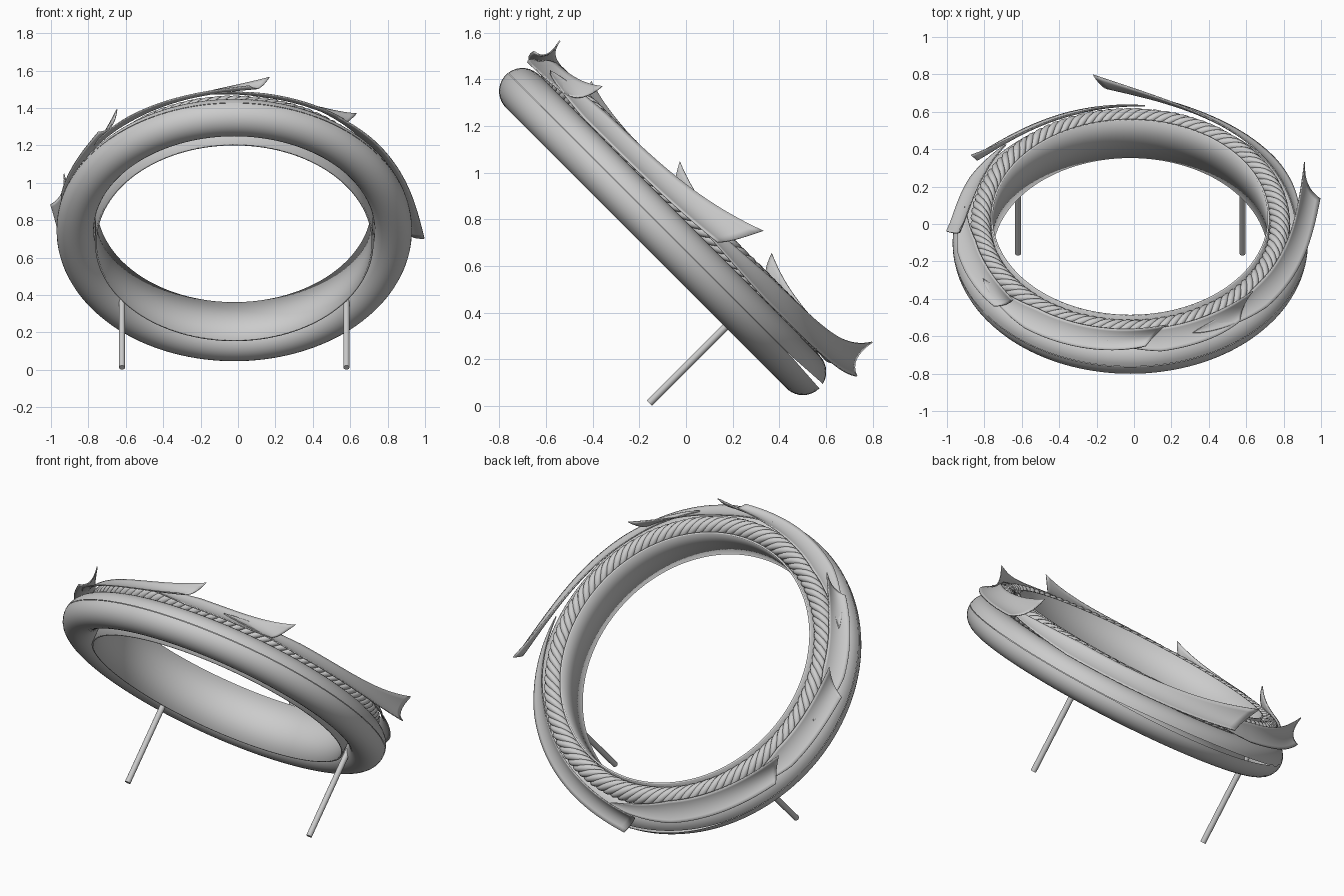
import bpy, math
from math import sin, cos, pi, radians
from mathutils import Matrix, Vector

if "Cube" in bpy.data.objects:
    bpy.data.objects.remove(bpy.data.objects["Cube"])

# everything is built flat around local Z, then tilted back 45 degrees
TILT = Matrix.Translation((-0.02, -0.10, 0.7475)) @ Matrix.Rotation(radians(-45), 4, 'X')


def polar(r, a, w):
    return (r * cos(a), r * sin(a), w)


def grid(name, f, nu, nv, wrap=False, thick=0.0):
    """Smooth sheet from f(i, j); wraps in i when asked."""
    rows = nu if wrap else nu + 1
    verts = [f(i / nu, j / nv) for i in range(rows) for j in range(nv + 1)]
    k = nv + 1
    faces = []
    for i in range(nu):
        n = (i + 1) % rows
        for j in range(nv):
            faces.append((i * k + j, n * k + j, n * k + j + 1, i * k + j + 1))
    me = bpy.data.meshes.new(name)
    me.from_pydata(verts, [], faces)
    me.polygons.foreach_set("use_smooth", [True] * len(me.polygons))
    ob = bpy.data.objects.new(name, me)
    bpy.context.collection.objects.link(ob)
    ob.matrix_world = TILT
    if thick:
        m = ob.modifiers.new("thickness", 'SOLIDIFY')
        m.thickness = thick
        m.offset = 0
    return ob


# padded outer ring: hollow tube with a seam that opens at the lowest point
def ring(s, t):
    a = s * 2 * pi
    d = abs(math.degrees(a) - 90) / 35
    gap = 0.012 + 0.11 * max(0, 1 - d * d)
    p = 0.12 + gap + t * (2 * pi - 2 * gap)
    return polar(0.85 + 0.1 * cos(p), a, 0.1 * sin(p))


grid("outer_ring", ring, 144, 32, True)

# thin inner band
grid("inner_band", lambda s, t: polar(0.74, s * 2 * pi, -0.095 + 0.285 * t), 128, 2, True, 0.01)

# twisted rope made of six strands
STRANDS, TURNS, N = 6, 17, 340
for k in range(STRANDS):
    cu = bpy.data.curves.new("rope_strand", 'CURVE')
    cu.dimensions = '3D'
    cu.bevel_depth = 0.02
    cu.bevel_resolution = 2
    sp = cu.splines.new('POLY')
    sp.points.add(N - 1)
    sp.use_cyclic_u = True
    for i in range(N):
        a = 2 * pi * i / N
        p = TURNS * a + 2 * pi * k / STRANDS
        sp.points[i].co = (*polar(0.80 + 0.036 * cos(p), a, 0.14 + 0.036 * sin(p)), 1)
    ob = bpy.data.objects.new("rope_strand", cu)
    bpy.context.collection.objects.link(ob)
    ob.matrix_world = TILT


# curled leaves that hug the rope and flare outward at the tip
def leaf(name, start, end, ri, wi, ro, wo):
    def f(s, t):
        flare = s ** 5
        inner = Vector((0.845 + (ri - 0.845) * flare, 0.188 + (wi - 0.188) * flare))
        outer = Vector((0.94 + (ro - 0.94) * flare, 0.105 + (wo - 0.105) * flare))
        mid = (inner + outer) / 2
        open_ = min(1, s / 0.35) ** 0.7
        p = mid + (inner.lerp(outer, t) - mid) * open_
        sag = (0.012 + 0.025 * flare) * 4 * t * (1 - t) * open_
        p -= Vector((0.75, 0.65)) * sag
        a = radians(start + (end - 7 * t * s - start) * s)
        return polar(p.x, a, p.y)
    grid(name, f, 40, 8, False, 0.006)


LEAVES = [
    ("leaf_bottom", -2, 101.6, 0.99, 0.30, 1.03, 0.15),
    ("leaf_lower_left", 85, 155, 0.94, 0.265, 0.98, 0.14),
    ("leaf_left", 138, 190, 0.925, 0.265, 0.985, 0.14),
    ("leaf_upper_left", 172, 227, 0.92, 0.24, 0.95, 0.13),
    ("leaf_top", 208, 282, 0.91, 0.267, 0.94, 0.155),
    ("leaf_upper_right", 262, 316.4, 0.905, 0.257, 0.926, 0.122),
    ("leaf_right", 292, 378, 0.98, 0.308, 1.035, 0.135),
]
for args in LEAVES:
    leaf(*args)

# two support legs
for side, x in (("left", -0.6), ("right", 0.6)):
    bpy.ops.mesh.primitive_cylinder_add(vertices=24, radius=0.016, depth=0.53)
    ob = bpy.context.object
    ob.name = side + "_leg"
    ob.matrix_world = TILT @ Matrix.Translation((x, 0.479, -0.295))
    bpy.ops.object.shade_smooth_by_angle()
